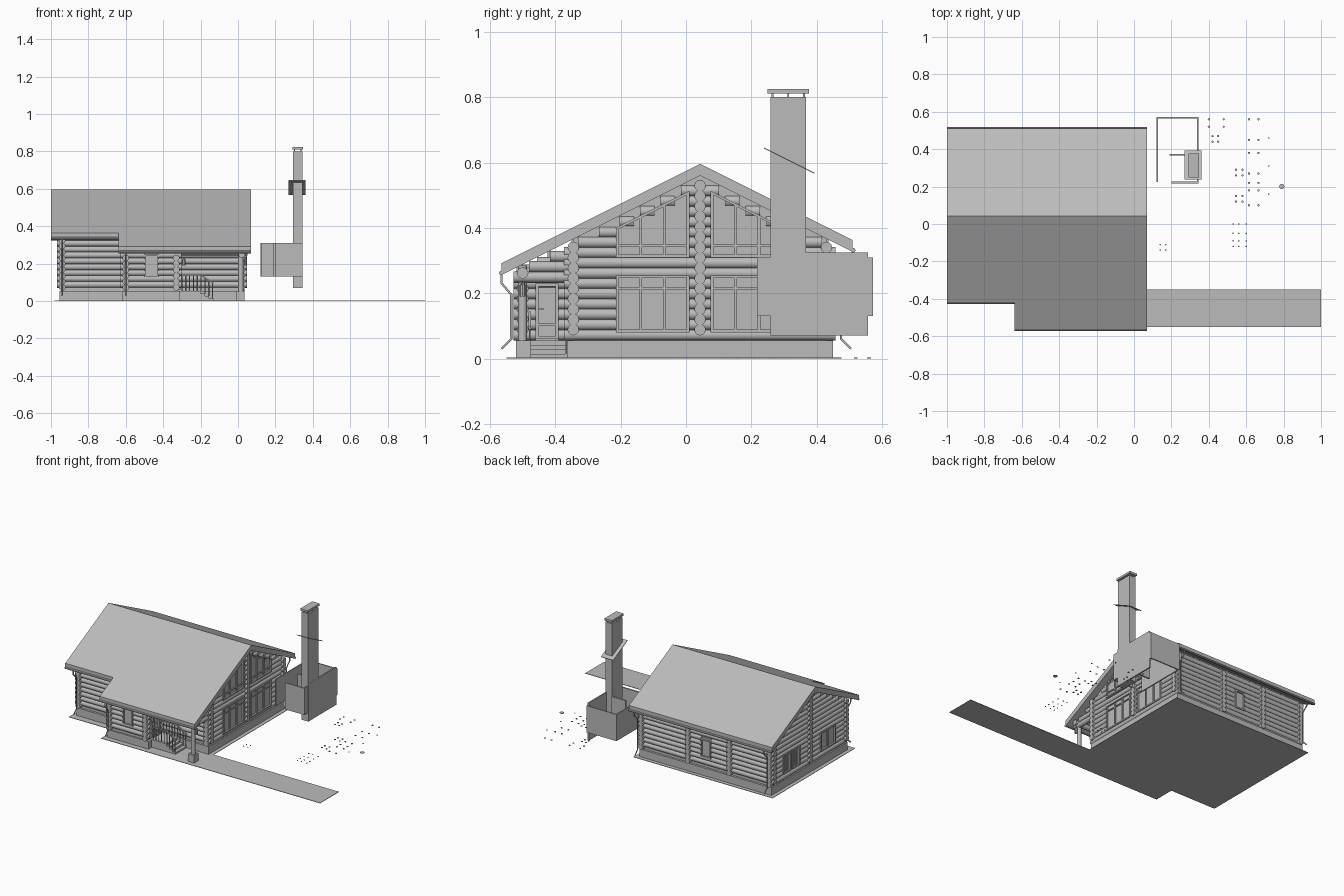
import bpy, bmesh, math

cube = bpy.data.objects.get("Cube")
if cube:
    bpy.data.objects.remove(cube, do_unlink=True)

grey = bpy.data.materials.new("plain_grey")
grey.use_nodes = True
grey.diffuse_color = (0.5, 0.5, 0.5, 1)
grey.node_tree.nodes["Principled BSDF"].inputs["Base Color"].default_value = (0.5, 0.5, 0.5, 1)

RIDGE, PEAK, SLOPE = 0.043, 0.56, 0.5      # ridge y, underside height, pitch
R, PITCH, BASE = 0.0175, 0.0315, 0.055     # log radius, spacing, foundation top
LEFT, RIGHT, FRONT, BACK, PORCH = -0.94, 0.02, -0.345, 0.43, -0.5


def under(y):
    return PEAK - SLOPE * abs(y - RIDGE)


def prism(bm, axis, pts, lo, hi):
    """Extrude a 2D outline along an axis."""
    def place(a, b, c):
        return {"x": (c, a, b), "y": (a, c, b), "z": (a, b, c)}[axis]
    ends = [[bm.verts.new(place(a, b, c)) for a, b in pts] for c in (lo, hi)]
    for ring in ends:
        bm.faces.new(ring)
    n = len(pts)
    for i in range(n):
        j = (i + 1) % n
        bm.faces.new((ends[0][i], ends[0][j], ends[1][j], ends[1][i]))


def box(bm, x0, x1, y0, y1, z0, z1):
    prism(bm, "z", [(x0, y0), (x1, y0), (x1, y1), (x0, y1)], z0, z1)


def rod(bm, axis, lo, hi, a, b, r=R, n=12):
    ring = [(a + r * math.cos(math.tau * i / n), b + r * math.sin(math.tau * i / n)) for i in range(n)]
    prism(bm, axis, ring, lo, hi)


def finish(name, bm, smooth=False):
    bmesh.ops.recalc_face_normals(bm, faces=bm.faces)
    mesh = bpy.data.meshes.new(name)
    bm.to_mesh(mesh)
    bm.free()
    mesh.materials.append(grey)
    ob = bpy.data.objects.new(name, mesh)
    bpy.context.collection.objects.link(ob)
    if smooth:
        bpy.ops.object.select_all(action="DESELECT")
        ob.select_set(True)
        bpy.context.view_layer.objects.active = ob
        bpy.ops.object.shade_smooth_by_angle(angle=math.radians(40))
    return ob


def log_wall(name, axis, pos, a0, a1, z0, z1, holes=()):
    """Stack logs, leaving openings and trimming gables to the roof."""
    bm = bmesh.new()
    z = z0 + R + (PITCH / 2 if axis == "x" else 0)
    while z + R <= z1 + 0.01:
        lo, hi = a0, a1
        if axis == "y":
            reach = (PEAK - z - R) / SLOPE
            lo, hi = max(lo, RIDGE - reach), min(hi, RIDGE + reach)
        for h0, h1, hz0, hz1 in sorted(holes):
            if hz0 < z < hz1:
                if hz1 > 0.5:
                    room = (0.52 - z) / SLOPE
                    h0, h1 = max(h0, RIDGE - room), min(h1, RIDGE + room)
                if h1 > h0:
                    if h0 > lo:
                        rod(bm, axis, lo, h0, pos, z)
                    lo = max(lo, h1)
        if hi > lo:
            rod(bm, axis, lo, hi, pos, z)
        z += PITCH
    finish(name, bm, True)


def window(name, axis, pos, out, a0, a1, z0, z1, cols, rail=None, sloped=False):
    """Pane, surround, mullions and one rail."""
    bm = bmesh.new()
    w = 0.009

    def top(a):
        return under(a) - 0.03 if sloped else z1

    def part(p0, p1, b0, b1, depth):
        lo, hi = sorted((pos, pos + out * depth))
        prism(bm, axis, [(p0, b0(p0)), (p1, b0(p1)), (p1, b1(p1)), (p0, b1(p0))], lo, hi)

    part(a0, a1, lambda a: z0, top, 0.011)
    part(a0, a1, lambda a: top(a) - w, top, 0.022)
    part(a0, a1, lambda a: z0, lambda a: z0 + w, 0.022)
    for i in range(cols + 1):
        a = a0 + (a1 - a0 - w) * i / cols
        part(a, a + w, lambda a: z0, top, 0.022 if i in (0, cols) else 0.018)
    if rail:
        part(a0, a1, lambda a: rail, lambda a: rail + 0.007, 0.018)
    finish(name, bm)


# Ground apron, walkway and foundation
bm = bmesh.new()
prism(bm, "z", [(-0.98, -0.41), (-0.64, -0.41), (-0.64, -0.55), (1, -0.55), (1, -0.35),
                (0.06, -0.35), (0.06, 0.475), (-0.98, 0.475)], 0, 0.003)
finish("apron_and_walkway", bm)
bm = bmesh.new()
prism(bm, "z", [(-0.955, -0.365), (-0.62, -0.365), (-0.62, -0.515), (-0.31, -0.515),
                (-0.31, -0.365), (0.035, -0.365), (0.035, 0.45), (-0.955, 0.45)], 0.002, BASE)
box(bm, -0.01, 0.035, -0.52, -0.475, 0.002, BASE)
finish("foundation", bm)

# Openings: start, end, bottom, top
lower = [(-0.215, 0.01, 0.08, 0.255), (0.075, 0.30, 0.08, 0.255)]
upper = [(-0.215, 0.01, 0.31, 0.55), (0.075, 0.30, 0.31, 0.55)]
side = [(0.15, 0.235, 0.1, 0.23), (0.245, 0.33, 0.1, 0.23), (-0.23, -0.07, 0.1, 0.23)]
small = (-0.5, -0.425, 0.125, 0.25)
door = (-0.46, -0.39, 0.06, 0.23)

# Log walls
OVER = 0.028
log_wall("right_gable_logs", "y", RIGHT, FRONT - OVER, BACK + OVER, BASE, PEAK, lower + upper)
log_wall("left_gable_logs", "y", LEFT, FRONT - OVER, BACK + OVER, BASE, PEAK, side)
log_wall("front_wall_logs", "x", FRONT, LEFT - OVER, RIGHT + OVER, BASE, 0.36)
log_wall("back_wall_logs", "x", BACK, LEFT - OVER, RIGHT + OVER, BASE, 0.36, [small])
log_wall("middle_wall_logs", "x", RIDGE, LEFT - OVER, RIGHT + OVER, BASE, 0.555)
log_wall("entry_front_logs", "x", PORCH, -0.6 - OVER, -0.33 + OVER, BASE, 0.28, [small])
log_wall("entry_left_logs", "y", -0.6, PORCH - OVER, FRONT, BASE, 0.33)
log_wall("entry_right_logs", "y", -0.33, PORCH - OVER, FRONT, BASE, 0.33, [door])
log_wall("porch_side_beams", "y", RIGHT, PORCH - OVER, FRONT, 0.232, 0.33)
for x in (-0.33, -0.64):
    log_wall("back_log_ends", "y", x, BACK - 0.03, BACK + OVER, BASE, 0.36)

# Solid cores behind the logs
bm = bmesh.new()
for x in (LEFT, RIGHT):
    prism(bm, "x", [(FRONT, BASE), (BACK, BASE), (BACK, under(BACK)), (RIDGE, PEAK),
                    (FRONT, under(FRONT))], x - 0.006, x + 0.006)
for y, x0, x1 in ((FRONT, LEFT, RIGHT), (BACK, LEFT, RIGHT), (PORCH, -0.6, -0.33)):
    box(bm, x0, x1, y - 0.006, y + 0.006, BASE, under(y))
for x in (-0.6, -0.33):
    box(bm, x - 0.006, x + 0.006, PORCH, FRONT, BASE, 0.288)
finish("wall_cores", bm)

# Windows and door
for o in lower:
    window("lower_gable_window", "x", RIGHT, 1, *o, 3, 0.212)
for o in upper:
    window("upper_gable_window", "x", RIGHT, 1, *o, 3, 0.342, True)
for o in side:
    window("left_gable_window", "x", LEFT, -1, *o, 2)
window("back_window", "y", BACK, 1, *small, 1)
window("entry_window", "y", PORCH, -1, *small, 1)
window("entry_door", "x", -0.33, 1, *door, 1, 0.1)
bm = bmesh.new()
box(bm, -0.32, -0.305, -0.452, -0.435, 0.15, 0.154)
finish("door_handle", bm)

# Roof, with the front eave stepped back on the left
T = 0.036
for name, x0, x1, eave in (("roof_left", -1, -0.64, -0.42), ("roof_right", -0.64, 0.07, -0.565)):
    bm = bmesh.new()
    line = [(eave, under(eave)), (RIDGE, PEAK), (0.51, under(0.51))]
    prism(bm, "x", line + [(y, z + T) for y, z in reversed(line)], x0, x1)
    finish(name, bm)

# Gutters and downpipes
bm = bmesh.new()
for x0, x1, y in ((-1, -0.64, -0.42), (-0.64, 0.07, -0.565), (-1, 0.07, 0.512)):
    rod(bm, "x", x0, x1, y, under(y) + 0.006, 0.007, 8)
finish("gutters", bm, True)
for x, eave, wall, d in ((-0.94, -0.42, -0.385, -1), (-0.6, -0.565, -0.535, -1),
                         (-0.94, 0.51, 0.475, 1), (0.03, 0.51, 0.475, 1)):
    cu = bpy.data.curves.new("downpipe", "CURVE")
    cu.dimensions = "3D"
    cu.bevel_depth, cu.bevel_resolution = 0.004, 1
    sp = cu.splines.new("POLY")
    z = under(eave)
    path = [(eave, z), (eave, z - 0.025), (wall, z - 0.06), (wall, 0.06), (wall + d * 0.03, 0.03)]
    sp.points.add(len(path) - 1)
    for p, (y, h) in zip(sp.points, path):
        p.co = (x, y, h, 1)
    cu.materials.append(grey)
    bpy.context.collection.objects.link(bpy.data.objects.new("downpipe", cu))

# Porch post, eave beam and lamps
bm = bmesh.new()
rod(bm, "z", BASE, 0.285, 0.015, PORCH, 0.014)
rod(bm, "x", -0.33, 0.05, PORCH, 0.262)
finish("porch_post_and_beam", bm, True)
bm = bmesh.new()
for x in (-0.29, 0.04):
    rod(bm, "z", 0.19, 0.225, x, PORCH, 0.009, 8)
    rod(bm, "z", 0.225, 0.235, x, PORCH, 0.005, 8)
finish("lamps", bm)

# Steps and railings
bm = bmesh.new()
box(bm, -0.32, -0.2, -0.48, -0.36, 0.002, BASE)
for i in range(3):
    box(bm, -0.2 + i * 0.023, -0.177 + i * 0.023, -0.48, -0.36, 0.002, 0.041 - i * 0.0135)
finish("entry_steps", bm)
bm = bmesh.new()
for y in (-0.478, -0.366):
    prism(bm, "y", [(-0.31, 0.136), (-0.2, 0.136), (-0.13, 0.09), (-0.13, 0.098),
                    (-0.2, 0.144), (-0.31, 0.144)], y - 0.004, y + 0.004)
    for i in range(9):
        x = -0.3 + i * 0.0205
        drop = max(0, x + 0.2) * 0.66
        rod(bm, "z", max(0.003, BASE - drop), 0.138 - drop, x, y, 0.003, 6)
finish("railings", bm)

# Chimney with raised cap and sloping flashing
bm = bmesh.new()
box(bm, 0.295, 0.345, 0.258, 0.368, 0.07, 0.80)
for x in (0.3, 0.334):
    for y in (0.262, 0.31, 0.358):
        box(bm, x, x + 0.006, y, y + 0.006, 0.80, 0.811)
box(bm, 0.292, 0.348, 0.249, 0.376, 0.811, 0.825)
prism(bm, "x", [(0.239, 0.643), (0.393, 0.566), (0.393, 0.569), (0.239, 0.646)], 0.27, 0.362)
finish("chimney", bm)

# Open-topped fireplace surround
bm = bmesh.new()
for x0, x1, y0, y1, z0, z1 in ((0.12, 0.128, 0.225, 0.57, 0.13, 0.31),
                               (0.12, 0.345, 0.564, 0.572, 0.13, 0.31),
                               (0.20, 0.345, 0.217, 0.227, 0.13, 0.31),
                               (0.19, 0.295, 0.365, 0.375, 0.13, 0.31),
                               (0.337, 0.345, 0.217, 0.57, 0.13, 0.31),
                               (0.337, 0.346, 0.258, 0.557, 0.07, 0.325)):
    box(bm, x0, x1, y0, y1, z0, z1)
finish("fireplace_panels", bm)

# Flat discs scattered over the ground
bm = bmesh.new()
for xs, ys, r in (((0.545, 0.58), (0.29, 0.26, 0.15, 0.12), 0.006),
                  ((0.615, 0.665), (0.56, 0.45, 0.38, 0.27, 0.22, 0.18, 0.1), 0.006),
                  ((0.42, 0.45), (0.47, 0.44), 0.006), ((0.4, 0.48), (0.56, 0.52), 0.006),
                  ((0.53, 0.56, 0.6), (0, -0.05, -0.09, -0.12), 0.004),
                  ((0.72,), (0.46, 0.31, 0.16), 0.004), ((0.14, 0.17), (-0.11, -0.14), 0.004),
                  ((0.79,), (0.2,), 0.014)):
    for x in xs:
        for y in ys:
            rod(bm, "z", 0, 0.003, x, y, r, 10)
finish("ground_discs", bm)
